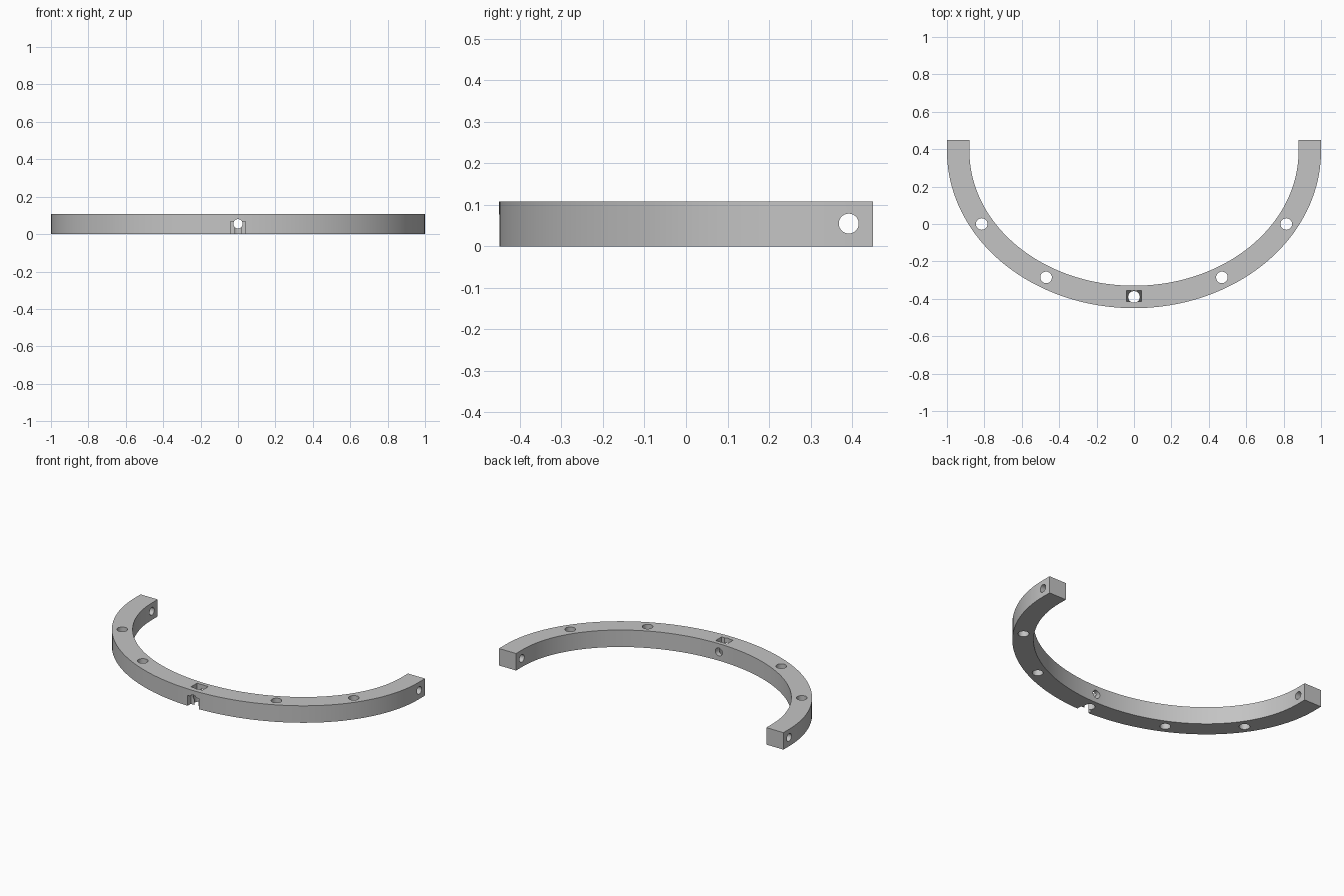
import bpy, bmesh
from math import sin, cos, pi
from mathutils import Matrix

cube = bpy.data.objects.get("Cube")
if cube:
    bpy.data.objects.remove(cube, do_unlink=True)

HEIGHT = 0.108
CENTRE_Y = 0.39
END_Y = 0.45
SEGMENTS = 80


def material(name, value):
    mat = bpy.data.materials.new(name)
    mat.use_nodes = True
    colour = (value, value, value, 1)
    mat.diffuse_color = colour
    mat.node_tree.nodes["Principled BSDF"].inputs["Base Color"].default_value = colour
    return mat


def make_object(name, bm):
    bmesh.ops.recalc_face_normals(bm, faces=bm.faces)
    mesh = bpy.data.meshes.new(name)
    bm.to_mesh(mesh)
    bm.free()
    obj = bpy.data.objects.new(name, mesh)
    bpy.context.collection.objects.link(obj)
    return obj


def arc(a, b):
    # Half ellipse closed by short straight ends
    points = [(-a, END_Y)]
    for i in range(SEGMENTS + 1):
        t = pi * i / SEGMENTS
        points.append((-a * cos(t), CENTRE_Y - b * sin(t)))
    return points + [(a, END_Y)]


# Curved bar
bm = bmesh.new()
outline = arc(1.0, 0.84) + arc(0.88, 0.72)[::-1]
face = bm.faces.new([bm.verts.new((x, y, 0)) for x, y in outline])
top = bmesh.ops.extrude_face_region(bm, geom=[face])["geom"]
bmesh.ops.translate(bm, vec=(0, 0, HEIGHT),
                    verts=[v for v in top if isinstance(v, bmesh.types.BMVert)])
bar = make_object("curved_bar", bm)
bar.data.materials.append(material("grey", 0.55))
bar.data.materials.append(material("dark grey", 0.09))


def cut(bm):
    cutter = make_object("cutter", bm)
    cutter.hide_render = True
    mod = bar.modifiers.new("cut", "BOOLEAN")
    mod.operation = "DIFFERENCE"
    mod.solver = "EXACT"
    mod.object = cutter
    bpy.context.view_layer.objects.active = bar
    bpy.ops.object.modifier_apply(modifier=mod.name)
    bpy.data.objects.remove(cutter, do_unlink=True)


def cut_box(low, high):
    bm = bmesh.new()
    bmesh.ops.create_cube(bm, size=1)
    for v in bm.verts:
        v.co = [lo if c < 0 else hi for c, lo, hi in zip(v.co, low, high)]
    cut(bm)


def cut_hole(centre, radius, length, axis="Z"):
    turn = {"X": Matrix.Rotation(pi / 2, 4, "Y"),
            "Y": Matrix.Rotation(pi / 2, 4, "X"),
            "Z": Matrix.Identity(4)}[axis]
    bm = bmesh.new()
    bmesh.ops.create_cone(bm, cap_ends=True, segments=32, radius1=radius,
                          radius2=radius, depth=length,
                          matrix=Matrix.Translation(centre) @ turn)
    cut(bm)


# Square pocket on top and notch in the front
FLOOR = 0.07
cut_box((-0.04, -0.415, FLOOR), (0.04, -0.355, 0.2))
cut_box((-0.04, -0.6, -0.1), (0.04, -0.417, 0.067))

# Vertical holes spaced along the bar
for degrees in (30, 60, 90, 120, 150):
    t = pi * degrees / 180
    cut_hole((0.94 * cos(t), CENTRE_Y - 0.78 * sin(t), 0.05), 0.031, 0.4)

# Cross holes through the ends and the middle
cut_hole((0, 0.392, 0.055), 0.024, 3, "X")
cut_hole((0, -0.4, 0.055), 0.025, 0.5, "Y")

# Dark pocket floor
for p in bar.data.polygons:
    c = p.center
    in_floor = abs(c.x) < 0.045 and -0.42 < c.y < -0.35 and abs(c.z - FLOOR) < 0.002
    p.material_index = 1 if in_floor and p.normal.z > 0.9 else 0

bpy.ops.object.select_all(action="DESELECT")
bar.select_set(True)
bpy.context.view_layer.objects.active = bar
bpy.ops.object.shade_smooth_by_angle(angle=pi / 6)
